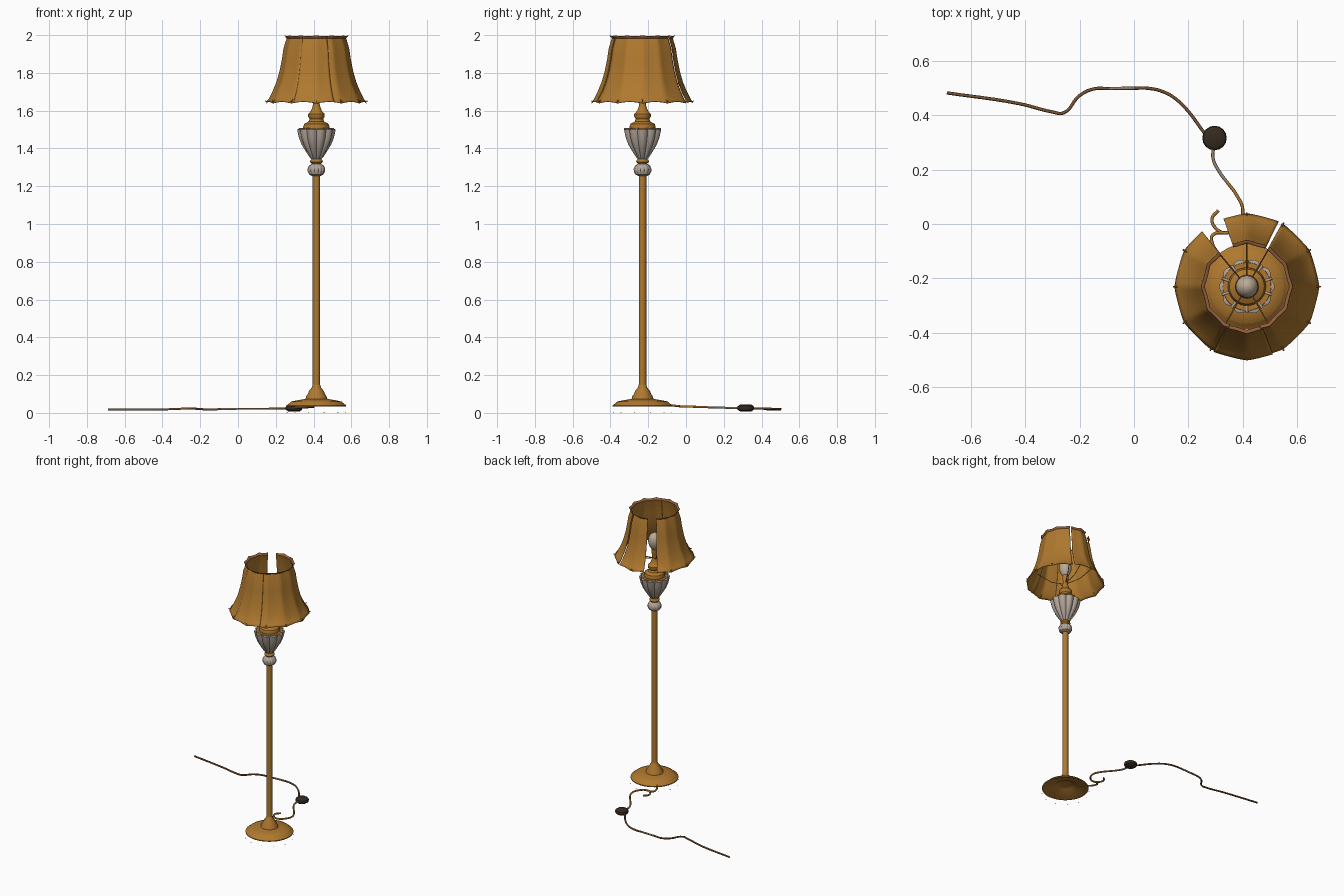
import bpy, bmesh, math
from mathutils import Vector

if "Cube" in bpy.data.objects:
    bpy.data.objects.remove(bpy.data.objects["Cube"])

CX, CY = 0.415, -0.230   # lamp axis


def material(name, rgb):
    m = bpy.data.materials.new(name)
    m.diffuse_color = (*rgb, 1)
    m.use_nodes = True
    m.node_tree.nodes["Principled BSDF"].inputs["Base Color"].default_value = m.diffuse_color
    return m


GOLD = material("antique gold", (0.43, 0.19, 0.028))
GLASS = material("smoky glass", (0.45, 0.375, 0.315))
BULB = material("frosted bulb", (0.50, 0.40, 0.30))
DARK = material("dark brown plastic", (0.035, 0.024, 0.015))
CORD = material("brown cord", (0.19, 0.09, 0.035))
GREY = material("grey brown cord", (0.32, 0.24, 0.17))
TRIM = material("reddish brown trim", (0.28, 0.11, 0.045))
RED = material("red floor pad", (0.40, 0.06, 0.03))


def finish(name, bm, mats, angle=35, loc=(0, 0, 0)):
    bmesh.ops.recalc_face_normals(bm, faces=bm.faces)
    me = bpy.data.meshes.new(name)
    bm.to_mesh(me)
    bm.free()
    ob = bpy.data.objects.new(name, me)
    ob.location = loc
    bpy.context.collection.objects.link(ob)
    for m in mats:
        me.materials.append(m)
    bpy.ops.object.select_all(action='DESELECT')
    ob.select_set(True)
    bpy.context.view_layer.objects.active = ob
    bpy.ops.object.shade_smooth_by_angle(angle=math.radians(angle))
    return ob


def lathe(name, profile, mat, n=32, lobes=0, depth=0.0, angle=35, loc=(CX, CY, 0)):
    """Revolve (radius, height) points; lobes/depth cut flutes into the outline."""
    bm = bmesh.new()
    rings = []
    for r, z in profile:
        ring = []
        for i in range(n):
            a = 2 * math.pi * i / n
            k = 1 - depth * (1 - abs(math.cos(lobes * a / 2))) if lobes else 1
            ring.append(bm.verts.new((r * k * math.cos(a), r * k * math.sin(a), z)))
        rings.append(ring)
    for lo, hi in zip(rings, rings[1:]):
        for i in range(n):
            j = (i + 1) % n
            bm.faces.new((lo[i], lo[j], hi[j], hi[i]))
    bm.faces.new(rings[0])
    bm.faces.new(rings[-1])
    return finish(name, bm, [mat], angle, loc)


def tube(name, pts, radius, mat, smooth=True):
    cu = bpy.data.curves.new(name, 'CURVE')
    cu.dimensions = '3D'
    cu.bevel_depth = radius
    cu.bevel_resolution = 1
    cu.use_fill_caps = True
    cu.resolution_u = 6
    sp = cu.splines.new('BEZIER' if smooth else 'POLY')
    if smooth:
        sp.bezier_points.add(len(pts) - 1)
        for b, p in zip(sp.bezier_points, pts):
            b.co = p
            b.handle_left_type = b.handle_right_type = 'AUTO'
    else:
        sp.points.add(len(pts) - 1)
        for b, p in zip(sp.points, pts):
            b.co = (*p, 1)
    ob = bpy.data.objects.new(name, cu)
    cu.materials.append(mat)
    bpy.context.collection.objects.link(ob)
    return ob


def ray(deg, r, z):
    a = math.radians(deg)
    return Vector((CX + r * math.cos(a), CY + r * math.sin(a), z))


# Base: domed dish, hollow underneath
lathe("base", [(0.03, 0.068), (0.06, 0.064), (0.075, 0.052), (0.12, 0.048), (0.150, 0.034),
               (0.158, 0.034), (0.158, 0.040), (0.140, 0.053), (0.134, 0.060), (0.095, 0.068),
               (0.058, 0.074), (0.054, 0.088), (0.044, 0.102), (0.040, 0.115),
               (0.024, 0.135), (0.02, 0.15)], GOLD, 40, angle=50)
for i in range(12):
    lathe("floor_pad", [(0.003, 0), (0.003, 0.002)], RED, 6, loc=ray(30 * i + 15, 0.16, 0))

# Pole and glass ornaments
lathe("pole", [(0.020, 0.13), (0.020, 1.27)], GOLD, 20)
lathe("glass_ball", [(0.024, 1.255), (0.038, 1.262), (0.046, 1.278), (0.047, 1.292),
                     (0.040, 1.308), (0.026, 1.318)], GLASS, 48, 12, 0.08, 35)
lathe("ball_collar", [(0.022, 1.312), (0.026, 1.322), (0.034, 1.328), (0.032, 1.338),
                      (0.024, 1.346)], GOLD, 24)
lathe("glass_cup", [(0.025, 1.342), (0.036, 1.354), (0.056, 1.384), (0.078, 1.42),
                    (0.092, 1.455), (0.099, 1.485), (0.102, 1.500), (0.094, 1.503)],
      GLASS, 80, 10, 0.14, 35)
lathe("cup_lid", [(0.090, 1.499), (0.088, 1.506)], GOLD, 40)
for i in range(10):   # glass flute ends lying on the lid
    tube("flute_tip", [ray(36 * i + 90, 0.068, 1.504), ray(36 * i + 90, 0.097, 1.504)],
         0.005, GLASS, False)

# Turned cap, socket and bulb
lathe("cap", [(0.068, 1.502), (0.070, 1.514), (0.064, 1.530), (0.042, 1.542), (0.036, 1.556),
              (0.044, 1.568), (0.044, 1.582), (0.034, 1.592), (0.026, 1.605),
              (0.018, 1.63), (0.016, 1.66), (0.020, 1.67), (0.020, 1.70)], GOLD, 32)
lathe("bulb", [(0.014, 1.695), (0.024, 1.705), (0.036, 1.728), (0.042, 1.752), (0.040, 1.782),
               (0.030, 1.802), (0.015, 1.814), (0.003, 1.817)], BULB, 24, angle=60)

# Bell shade: four fabric panels with open seams
PROFILE = [(0.264, 1.638), (0.252, 1.656), (0.230, 1.70), (0.209, 1.75), (0.192, 1.81),
           (0.180, 1.87), (0.171, 1.93), (0.155, 1.984), (0.167, 1.999)]


def shade_panel(name, a0, a1, push=0.0):
    bm = bmesh.new()
    steps = int((a1 - a0) / 3)
    rows = []
    for k, (r, z) in enumerate(PROFILE):
        row = []
        for i in range(steps + 1):
            a = math.radians(a0 + (a1 - a0) * i / steps)
            w = abs(math.sin(6 * a))          # zero on the twelve ribs
            rr = (r + push) * (1 - (0.02 if k < 2 else 0.04) * w)
            zz = z + (0.008 * w if k == 0 else 0) - (0.005 * w if k == 8 else 0)
            row.append(bm.verts.new((CX + rr * math.cos(a), CY + rr * math.sin(a), zz)))
        rows.append(row)
    for k in range(len(rows) - 1):
        for i in range(steps):
            f = bm.faces.new((rows[k][i], rows[k][i + 1], rows[k + 1][i + 1], rows[k + 1][i]))
            f.material_index = 1 if k == len(rows) - 2 else 0   # trimmed top lip
    ob = finish(name, bm, [GOLD, TRIM], 40)
    s = ob.modifiers.new("thickness", 'SOLIDIFY')
    s.thickness = 0.003
    return ob


shade_panel("shade_left", 129, 246)
shade_panel("shade_front", 243, 291, 0.005)
shade_panel("shade_right", 288, 421)
shade_panel("shade_back", 64, 109, 0.003)

# Rib tips sticking out at the hem
for i in range(12):
    if i != 4:   # the open seam has none
        tube("rib_tip", [ray(30 * i, 0.248, 1.662), ray(30 * i, 0.262, 1.648),
                         ray(30 * i, 0.271, 1.652)], 0.003, GOLD, False)

# Wire frame carrying the shade
for deg in (60, 90, 130, 240, 300):
    tube("shade_wire", [ray(deg, 0.015, 1.64), ray(deg, 0.10, 1.67), ray(deg, 0.195, 1.75)],
         0.0025, GOLD, False)

# Power cord, foot switch and the slack loop by the base
tube("cord_far", [(-0.688, 0.482, 0.018), (-0.42, 0.442, 0.018), (-0.30, 0.412, 0.022),
                  (-0.26, 0.408, 0.024), (-0.20, 0.472, 0.02), (-0.15, 0.496, 0.018),
                  (-0.09, 0.498, 0.02)], 0.006, CORD)
tube("cord_middle", [(-0.09, 0.498, 0.02), (0.0, 0.499, 0.022)], 0.006, GREY)
tube("cord_near", [(0.0, 0.499, 0.022), (0.05, 0.499, 0.022), (0.11, 0.485, 0.022),
                   (0.165, 0.45, 0.022), (0.27, 0.32, 0.025)], 0.006, CORD)
lathe("foot_switch", [(0.030, 0.008), (0.042, 0.016), (0.045, 0.026), (0.042, 0.036),
                      (0.030, 0.044)], DARK, 16, loc=(0.296, 0.316, 0))
tube("cord_switch_end", [(0.293, 0.29, 0.026), (0.291, 0.24, 0.026), (0.315, 0.19, 0.028),
                         (0.345, 0.15, 0.029)], 0.006, GREY)
tube("cord_loop", [(0.345, 0.15, 0.029), (0.375, 0.11, 0.03), (0.40, 0.05, 0.032),
                   (0.385, 0.0, 0.034), (0.34, -0.033, 0.034), (0.30, -0.015, 0.034),
                   (0.287, 0.02, 0.034), (0.31, 0.05, 0.034)], 0.006, GOLD)
tube("cord_inlet", [(0.345, -0.032, 0.034), (0.29, -0.04, 0.036), (0.285, -0.06, 0.038),
                    (0.325, -0.13, 0.042)], 0.006, GOLD)
